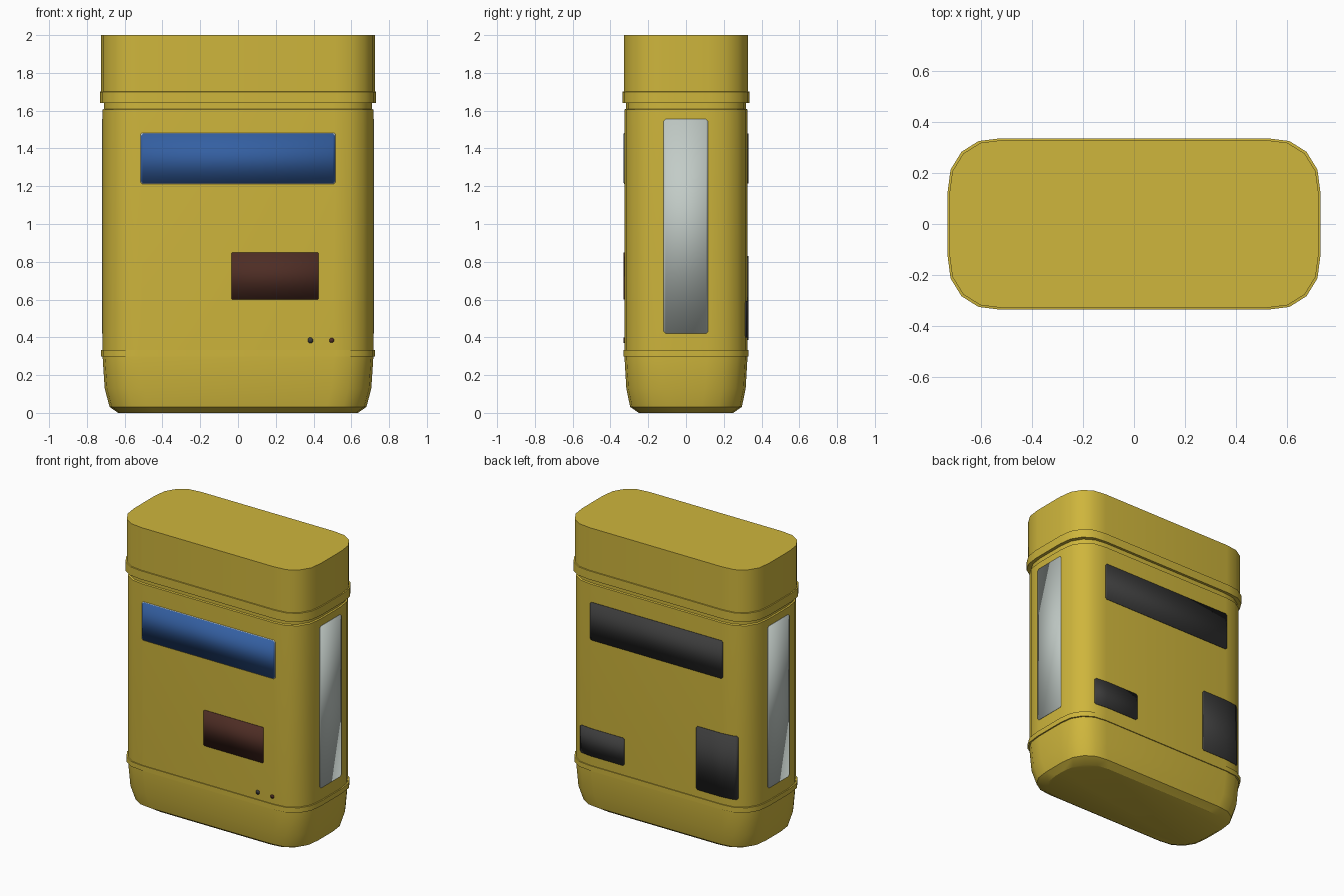
import bpy, bmesh, math

if "Cube" in bpy.data.objects:
    bpy.data.objects.remove(bpy.data.objects["Cube"])


def material(name, rgb):
    m = bpy.data.materials.new(name)
    m.diffuse_color = (*rgb, 1)
    m.use_nodes = True
    m.node_tree.nodes["Principled BSDF"].inputs["Base Color"].default_value = m.diffuse_color
    return m


YELLOW = material("yellow paint", (0.62, 0.465, 0.045))
BLUE = material("blue sign", (0.034, 0.115, 0.36))
PALE = material("pale grey", (0.54, 0.60, 0.57))
BROWN = material("dark brown", (0.076, 0.026, 0.018))
DARK = material("dark grey", (0.046, 0.046, 0.046))

# distances of the corner curve from the two outer edges
CORNER = [(0, .215), (.012, .123), (.055, .053), (.122, .011), (.21, 0)]
HX, HY = 0.717, 0.326   # half size of the straight body


def outline(hx, hy):
    """Rounded rectangle, counter-clockwise from the right side."""
    q = [(hx - a, hy - b) for a, b in CORNER]
    return (q + [(-x, y) for x, y in reversed(q)]
            + [(-x, -y) for x, y in q] + [(x, -y) for x, y in reversed(q)])


def finish(name, bm, mat):
    me = bpy.data.meshes.new(name)
    bm.to_mesh(me)
    bm.free()
    me.materials.append(mat)
    me.polygons.foreach_set("use_smooth", [True] * len(me.polygons))
    me.set_sharp_from_angle(angle=math.radians(30))
    ob = bpy.data.objects.new(name, me)
    bpy.context.collection.objects.link(ob)
    return ob


def loft(name, levels, mat):
    """Closed stack of rounded rectangles, levels = (z, half x, half y)."""
    bm = bmesh.new()
    rings = [[bm.verts.new((x, y, z)) for x, y in outline(hx, hy)]
             for z, hx, hy in levels]
    n = len(rings[0])
    for a, b in zip(rings, rings[1:]):
        for i in range(n):
            j = (i + 1) % n
            bm.faces.new((a[i], a[j], b[j], b[i]))
    bm.faces.new(rings[0][::-1])
    bm.faces.new(rings[-1])
    return finish(name, bm, mat)


def depth(u, pts):
    """Surface distance at sideways position u on a corner polyline."""
    u = abs(u)
    for (u0, d0), (u1, d1) in zip(pts, pts[1:]):
        if u <= u1:
            return d0 + (d1 - d0) * (u - u0) / (u1 - u0)
    return pts[-1][1]


def plate(name, side, u0, u1, z0, z1, mat, lift=0.004, r=0.01):
    """Thin plate that follows the body; u runs to the viewer's right."""
    quarter = [(HX - a, HY - b) for a, b in CORNER]
    if side in ("front", "back"):
        pts = [(0, HY)] + quarter[::-1]
    else:
        pts = [(0, HX)] + [(y, x) for x, y in quarter]
    place = {"front": lambda u, d: (u, -d), "back": lambda u, d: (-u, d),
             "right": lambda u, d: (d, u), "left": lambda u, d: (-d, -u)}[side]
    us = {u0, u0 + r, u1 - r, u1}
    us |= {s * p[0] for p in pts[1:] for s in (-1, 1)
           if u0 + r < s * p[0] < u1 - r}
    bm = bmesh.new()
    cols = []
    for u in sorted(us):
        k = r if u in (u0, u1) else 0
        x, y = place(u, depth(u, pts) + lift)
        cols.append([bm.verts.new((x, y, z)) for z in (z0 + k, z1 - k)])
    for a, b in zip(cols, cols[1:]):
        bm.faces.new((a[0], b[0], b[1], a[1]))
    ob = finish(name, bm, mat)
    mod = ob.modifiers.new("thickness", 'SOLIDIFY')
    mod.thickness = lift + 0.002
    mod.offset = -1
    return ob


# body with tapered foot and a shallow groove under the lid
loft("body", [(0, .635, .25), (.032, .68, .296), (.13, .706, .316),
              (.30, HX, HY), (1.605, HX, HY), (1.61, .709, .318),
              (1.65, .709, .318)], YELLOW)

# raised band above the foot
loft("lower_band", [(.298, .726, .332), (.333, .726, .332)], YELLOW)

# lid with its rim
loft("lid", [(1.64, .731, .336), (1.70, .731, .336),
             (1.701, .724, .329), (2.0, .724, .329)], YELLOW)

# front signs
plate("front_sign_border", "front", -.517, .517, 1.212, 1.483, PALE, .002)
plate("front_sign", "front", -.513, .513, 1.216, 1.479, BLUE)
plate("front_notice", "front", -.035, .427, .60, .85, BROWN, r=.005)
plate("front_grey_dot", "front", .37, .396, .37, .398, DARK, r=.006)
plate("front_brown_dot", "front", .484, .508, .372, .396, BROWN, r=.006)

# side panels
for side in ("right", "left"):
    plate(side + "_panel", side, -.118, .116, .42, 1.555, PALE)

# back panels
plate("back_upper_panel", "back", -.515, .515, 1.215, 1.48, DARK)
plate("back_small_panel", "back", -.60, -.248, .40, .593, DARK)
plate("back_tall_panel", "back", .31, .62, .385, .83, DARK)
